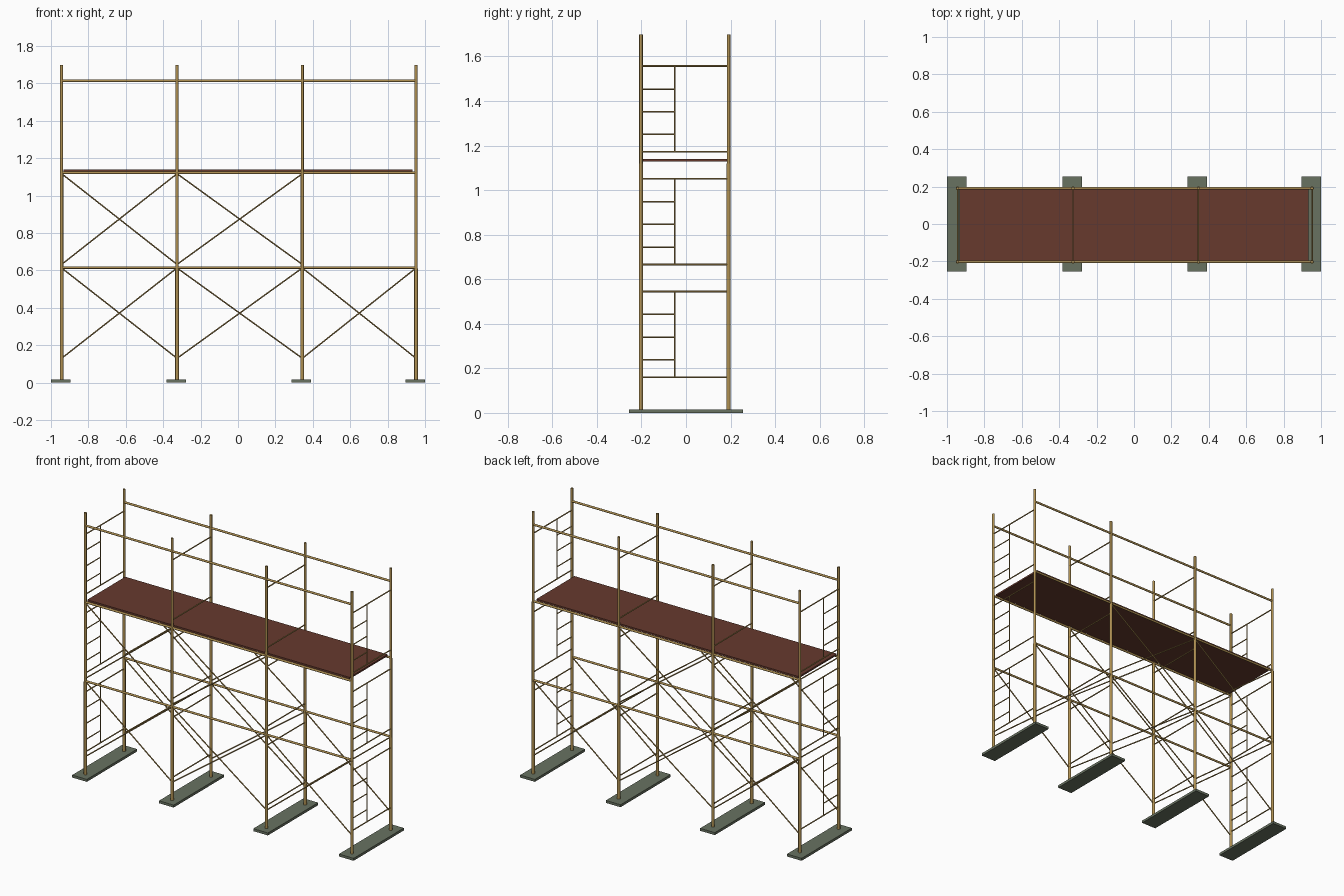
import bpy, bmesh
from mathutils import Vector

if "Cube" in bpy.data.objects:
    bpy.data.objects.remove(bpy.data.objects["Cube"])


def material(name, rgb):
    m = bpy.data.materials.new(name)
    m.diffuse_color = (*rgb, 1)
    m.use_nodes = True
    m.node_tree.nodes["Principled BSDF"].inputs["Base Color"].default_value = m.diffuse_color
    return m


GOLD = material("gold painted steel", (0.43, 0.28, 0.085))
WOOD = material("red brown planks", (0.135, 0.042, 0.027))
GREY = material("grey green pads", (0.14, 0.17, 0.12))


def tubes(name, segments, radius, sides=8):
    """One object made of straight tubes between pairs of points."""
    bm = bmesh.new()
    for a, b in segments:
        a, b = Vector(a), Vector(b)
        made = bmesh.ops.create_cone(bm, cap_ends=True, segments=sides,
                                     radius1=radius, radius2=radius,
                                     depth=(b - a).length)
        turn = Vector((0, 0, 1)).rotation_difference(b - a)
        for v in made["verts"]:
            v.co = turn @ v.co + (a + b) / 2
    for f in bm.faces:
        f.smooth = len(f.verts) == 4
    return finish(name, bm, GOLD)


def box(name, lo, hi, mat):
    bm = bmesh.new()
    bmesh.ops.create_cube(bm, size=1)
    lo, hi = Vector(lo), Vector(hi)
    for v in bm.verts:
        v.co = (lo + hi) / 2 + v.co * (hi - lo)
    return finish(name, bm, mat)


def finish(name, bm, mat):
    mesh = bpy.data.meshes.new(name)
    bm.to_mesh(mesh)
    bm.free()
    mesh.materials.append(mat)
    ob = bpy.data.objects.new(name, mesh)
    bpy.context.collection.objects.link(ob)
    return ob


XS = [-0.943, -0.326, 0.344, 0.952]      # frame positions
YS = [-0.202, 0.191]                     # front and back rows
PADS = [-0.948, -0.331, 0.339, 0.948]    # pad centres
LIFT = 0.506                             # height of one frame

# Ground pads
for x in PADS:
    box("ground_pad", (x - 0.052, -0.255, 0), (x + 0.052, 0.255, 0.016), GREY)

# Posts in three stacked sections
for z0, z1, r in [(0.012, 0.61, 0.0098), (0.61, 1.12, 0.0088), (1.12, 1.698, 0.008)]:
    tubes("posts", [((x, y, z0), (x, y, z1)) for x in XS for y in YS], r, 12)

# Cross bars of every frame, top and bottom of each lift
bars = [((x, YS[0], z + LIFT * k), (x, YS[1], z + LIFT * k))
        for x in XS for k in range(3) for z in (0.16, 0.545)]
tubes("frame_cross_bars", bars, 0.0038)

# Ladders on the two end frames
rungs, stiles = [], []
for x in (XS[0], XS[-1]):
    for k in range(3):
        z = LIFT * k
        stiles.append(((x, -0.05, 0.16 + z), (x, -0.05, 0.545 + z)))
        for h in (0.238, 0.34, 0.442):
            rungs.append(((x, YS[0], h + z), (x, -0.05, h + z)))
tubes("ladder_stiles", stiles, 0.0032)
tubes("ladder_rungs", rungs, 0.0034)

# Long rails along both sides
rails = [((XS[0], y, z), (XS[-1], y, z)) for y in YS for z in (0.615, 1.122, 1.614)]
tubes("long_rails", rails, 0.0068, 10)

# Crossed diagonal braces: three bays below, two bays above
braces = []
for y in YS:
    for z0, z1, bays in [(0.13, 0.613, 3), (0.632, 1.117, 2)]:
        for i in range(bays):
            a, b = XS[i], XS[i + 1]
            braces.append(((a, y, z0), (b, y, z1)))
            braces.append(((a, y, z1), (b, y, z0)))
tubes("diagonal_braces", braces, 0.0038)

# Working deck
box("deck", (-0.932, -0.199, 1.128), (0.932, 0.187, 1.139), WOOD)
